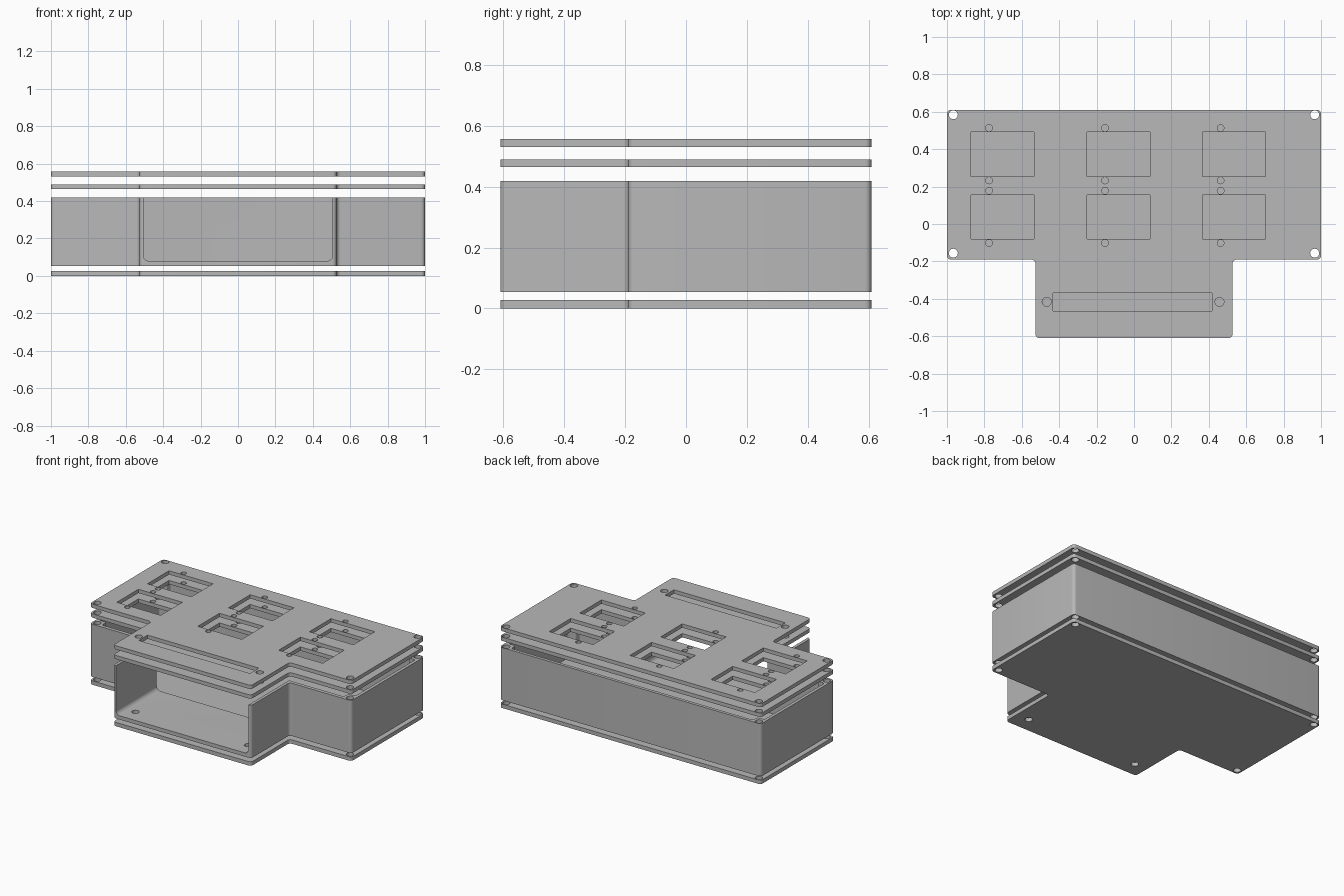
import bpy, bmesh
from math import sin, cos, pi, tau, radians
from mathutils import Vector, Matrix

cube = bpy.data.objects.get("Cube")
if cube:
    bpy.data.objects.remove(cube)

grey = bpy.data.materials.new("light grey")
grey.use_nodes = True
COLOUR = (0.48, 0.48, 0.48, 1)
grey.diffuse_color = COLOUR
grey.node_tree.nodes["Principled BSDF"].inputs["Base Color"].default_value = COLOUR


def rounded(points, r, steps=6):
    """Round the square corners of a polygon, inward or outward."""
    out = []
    pts = [Vector(p) for p in points]
    for i, p in enumerate(pts):
        t1 = p + (pts[i - 1] - p).normalized() * r
        t2 = p + (pts[(i + 1) % len(pts)] - p).normalized() * r
        c = t1 + t2 - p
        for k in range(steps + 1):
            a = k / steps * pi / 2
            out.append(c + (t1 - c) * cos(a) + (t2 - c) * sin(a))
    return out


def rect(x0, x1, y0, y1):
    return [(x0, y0), (x1, y0), (x1, y1), (x0, y1)]


def circle(x, y, r, n=24):
    return [(x + r * cos(i * tau / n), y + r * sin(i * tau / n)) for i in range(n)]


def mirrored(half):
    """Close a right-hand half profile across x = 0."""
    return half + [(-x, y) for x, y in reversed(half)]


def extrude(name, loops, z0, z1, turn=None):
    """Solid plate from an outline followed by its holes."""
    curve = bpy.data.curves.new(name, "CURVE")
    curve.dimensions = "2D"
    curve.fill_mode = "BOTH"
    curve.extrude = (z1 - z0) / 2
    for loop in loops:
        s = curve.splines.new("POLY")
        s.points.add(len(loop) - 1)
        for pt, co in zip(s.points, loop):
            pt.co = (co[0], co[1], 0, 1)
        s.use_cyclic_u = True
    temp = bpy.data.objects.new(name + "_outline", curve)
    bpy.context.collection.objects.link(temp)
    graph = bpy.context.evaluated_depsgraph_get()
    mesh = bpy.data.meshes.new_from_object(temp.evaluated_get(graph))
    bpy.data.objects.remove(temp)
    mesh.transform(Matrix.Translation((0, 0, (z0 + z1) / 2)))
    if turn:
        mesh.transform(turn)
    bm = bmesh.new()
    bm.from_mesh(mesh)
    bmesh.ops.remove_doubles(bm, verts=bm.verts, dist=1e-5)
    bmesh.ops.recalc_face_normals(bm, faces=bm.faces)
    bm.to_mesh(mesh)
    bm.free()
    mesh.materials.clear()
    mesh.materials.append(grey)
    obj = bpy.data.objects.new(name, mesh)
    bpy.context.collection.objects.link(obj)
    return obj


def activate(obj):
    bpy.ops.object.select_all(action="DESELECT")
    obj.select_set(True)
    bpy.context.view_layer.objects.active = obj


def cut(obj, cutter):
    mod = obj.modifiers.new("cut", "BOOLEAN")
    mod.operation = "DIFFERENCE"
    mod.solver = "EXACT"
    mod.object = cutter
    activate(obj)
    bpy.ops.object.modifier_apply(modifier=mod.name)
    bpy.data.objects.remove(cutter)


# Shared T-shaped outline and screw holes
outline = rounded(mirrored([(0.527, -0.61), (0.527, -0.19), (1, -0.19), (1, 0.61)]), 0.022)
corner_holes = [circle(x, y, 0.024) for x in (-0.966, 0.966) for y in (-0.156, 0.584)]
floor_holes = [circle(x, -0.505, 0.024) for x in (-0.43, 0.43)]

# Bottom plate
parts = [extrude("bottom_plate", [outline] + corner_holes + floor_holes, 0, 0.027)]

# Hollow body with corner posts and an open front
body = extrude("body", [outline] + corner_holes + floor_holes, 0.054, 0.418)
cavity = mirrored([(0.925, -0.165), (0.925, -0.115), (0.978, -0.115),
                   (0.978, 0.54), (0.925, 0.54), (0.925, 0.588)])
cut(body, extrude("cavity_cutter", [rounded(cavity, 0.015)], 0.072, 0.6))
tunnel = rounded(rect(-0.506, 0.506, 0.08, 0.6), 0.03)
cut(body, extrude("front_cutter", [tunnel], 0.15, 0.7, Matrix.Rotation(pi / 2, 4, "X")))
parts.append(body)

# Windows, each with a screw hole above and below, and the front slot
openings = []
for x in (-0.703, -0.083, 0.535):
    for y in (0.373, 0.038):
        openings.append(rect(x - 0.168, x + 0.168, y - 0.118, y + 0.118))
        openings += [circle(x - 0.072, y + s * 0.14, 0.018) for s in (-1, 1)]
openings.append(rect(-0.434, 0.417, -0.464, -0.368))
openings += [circle(x, -0.416, 0.024) for x in (-0.467, 0.457)]

# Two matching upper plates
for name, z in (("middle_plate", 0.464), ("top_plate", 0.531)):
    parts.append(extrude(name, [outline] + corner_holes + openings, z, z + 0.026))

for obj in parts:
    activate(obj)
    bpy.ops.object.shade_smooth_by_angle(angle=radians(30))
